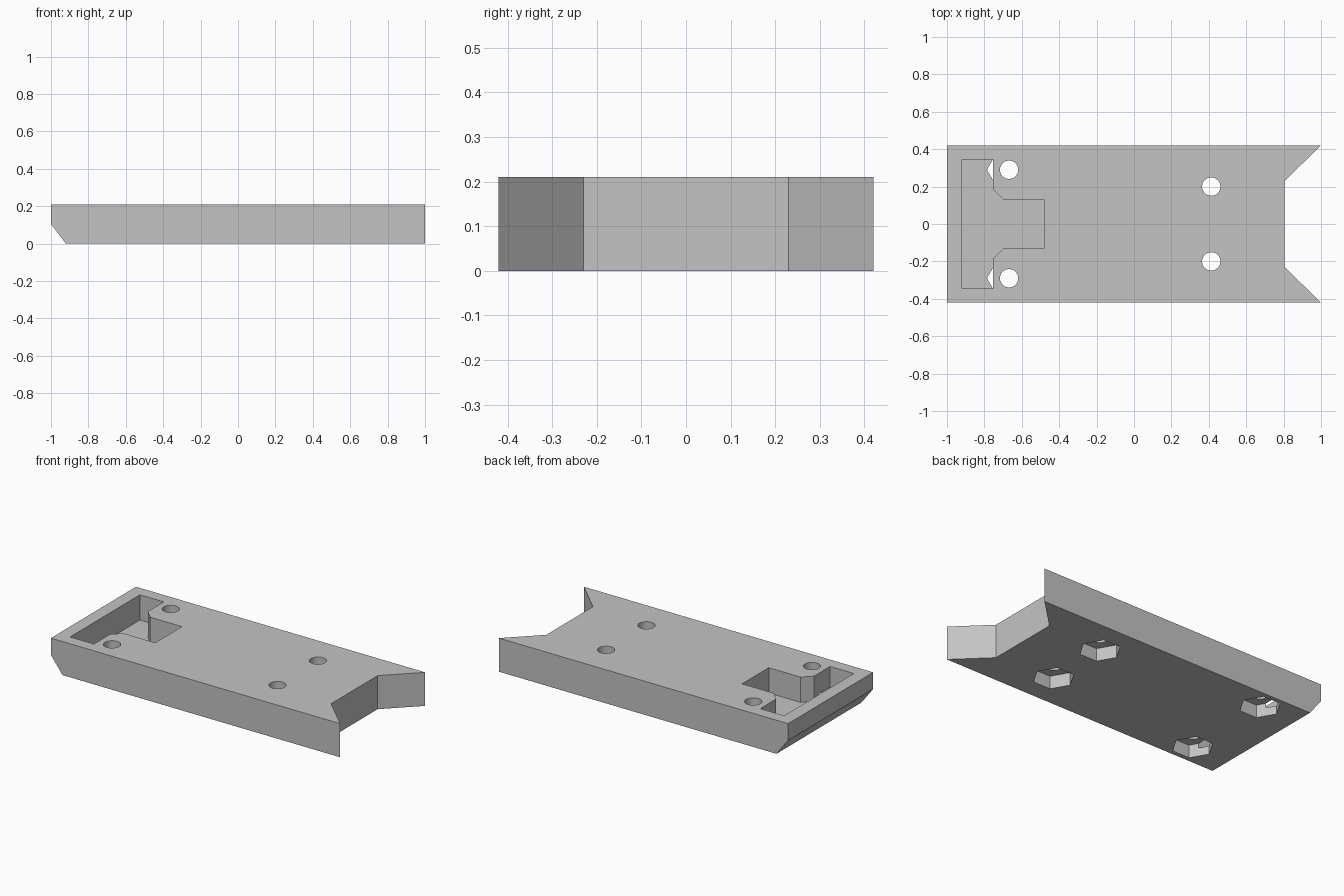
import bpy, bmesh, math

cube = bpy.data.objects.get("Cube")
if cube:
    bpy.data.objects.remove(cube, do_unlink=True)

grey = bpy.data.materials.new("plain grey")
grey.use_nodes = True
colour = (0.55, 0.55, 0.55, 1)
grey.diffuse_color = colour
grey.node_tree.nodes["Principled BSDF"].inputs["Base Color"].default_value = colour


def prism(name, outline, z0, z1):
    """Extrude a closed plan outline from z0 to z1."""
    bm = bmesh.new()
    base = bm.faces.new([bm.verts.new((x, y, z0)) for x, y in outline])
    ext = bmesh.ops.extrude_face_region(bm, geom=[base])
    for v in ext["geom"]:
        if isinstance(v, bmesh.types.BMVert):
            v.co.z = z1
    bmesh.ops.recalc_face_normals(bm, faces=bm.faces)
    mesh = bpy.data.meshes.new(name)
    bm.to_mesh(mesh)
    bm.free()
    mesh.materials.append(grey)
    obj = bpy.data.objects.new(name, mesh)
    bpy.context.collection.objects.link(obj)
    return obj


def mirrored(half):
    """Complete an outline by mirroring its +y half."""
    return half + [(x, -y) for x, y in reversed(half)]


def ring(x, y, radius, sides):
    return [(x + radius * math.cos(2 * math.pi * i / sides),
             y + radius * math.sin(2 * math.pi * i / sides)) for i in range(sides)]


def cut(body, cutter):
    mod = body.modifiers.new(cutter.name, "BOOLEAN")
    mod.operation = "DIFFERENCE"
    mod.solver = "EXACT"
    mod.object = cutter
    bpy.context.view_layer.objects.active = body
    bpy.ops.object.modifier_apply(modifier=mod.name)
    bpy.data.objects.remove(cutter, do_unlink=True)


# Slab with a tapered notch at one end
slab = prism("mounting_slab", mirrored([(0.805, 0.23), (1, 0.42), (-1, 0.42)]), 0, 0.21)

# Slanted lower edge at the other end
bm = bmesh.new()
bm.from_mesh(slab.data)
cutplane = bmesh.ops.bisect_plane(
    bm, geom=bm.verts[:] + bm.edges[:] + bm.faces[:],
    plane_co=(-0.92, 0, 0), plane_no=(-0.105, 0, -0.08), clear_outer=True)
rim = [e for e in cutplane["geom_cut"] if isinstance(e, bmesh.types.BMEdge)]
bmesh.ops.holes_fill(bm, edges=rim)
bmesh.ops.recalc_face_normals(bm, faces=bm.faces)
bm.to_mesh(slab.data)
bm.free()

# T-shaped pocket open at the top
pocket = mirrored([(-0.48, 0.132), (-0.7, 0.132), (-0.755, 0.187),
                   (-0.755, 0.345), (-0.92, 0.345)])
cut(slab, prism("pocket_cutter", pocket, 0.052, 0.3))

# Bolt holes with hexagonal nut recesses underneath
for x, y in ((-0.668, 0.29), (0.413, 0.2)):
    for side in (1, -1):
        cut(slab, prism("nut_cutter", ring(x, side * y, 0.118, 6), -0.1, 0.08))
        cut(slab, prism("bolt_cutter", ring(x, side * y, 0.049, 32), -0.1, 0.3))

# Flat faces with smooth bolt bores
bpy.ops.object.select_all(action="DESELECT")
slab.select_set(True)
bpy.context.view_layer.objects.active = slab
bpy.ops.object.shade_smooth_by_angle(angle=math.radians(25))
